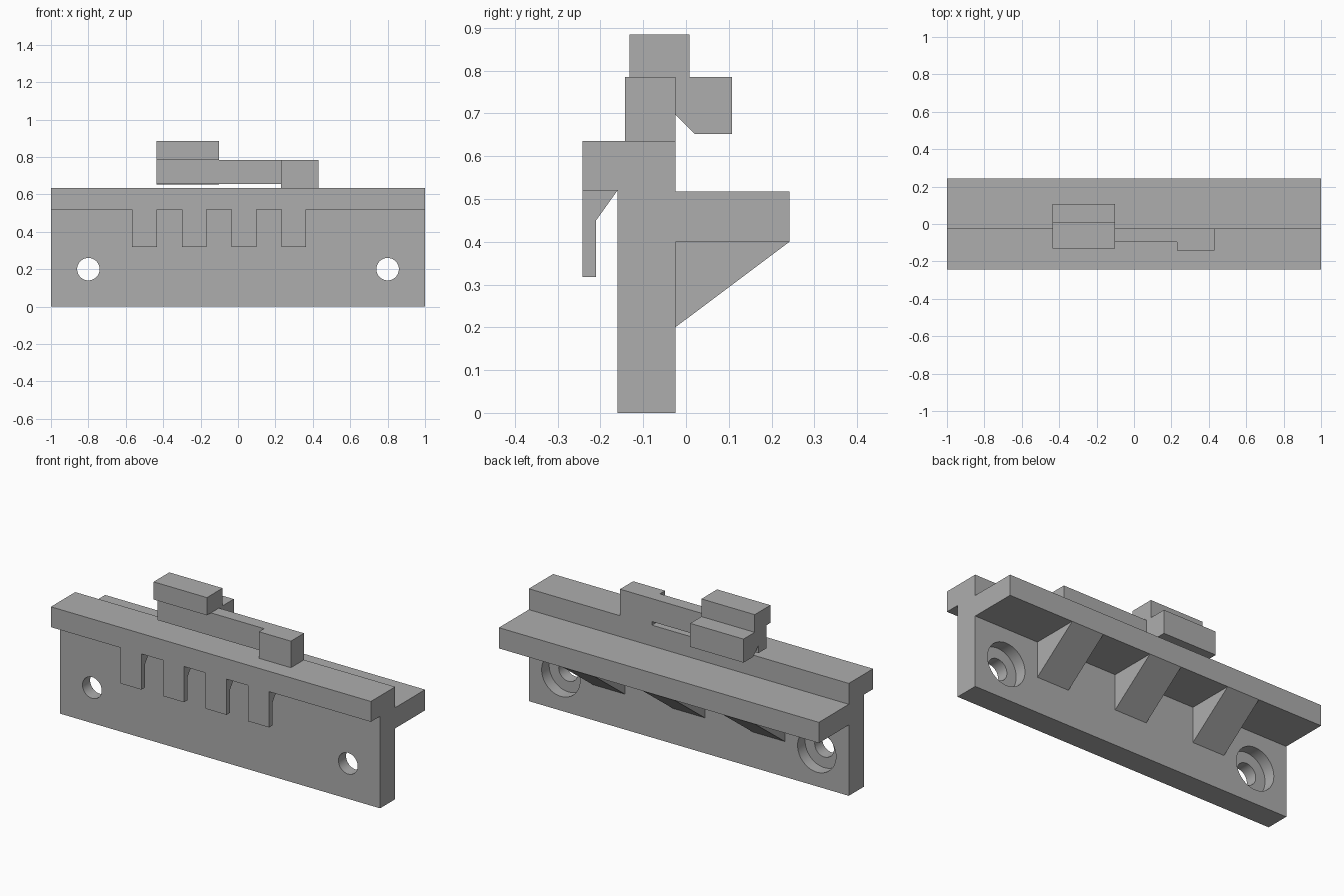
import bpy, bmesh, math
from mathutils import Matrix

old = bpy.data.objects.get("Cube")
if old:
    bpy.data.objects.remove(old, do_unlink=True)

grey = bpy.data.materials.new("plain grey")
grey.use_nodes = True
colour = (0.42, 0.42, 0.42, 1)
grey.diffuse_color = colour
grey.node_tree.nodes["Principled BSDF"].inputs["Base Color"].default_value = colour


def add_object(name, bm):
    bmesh.ops.recalc_face_normals(bm, faces=bm.faces)
    mesh = bpy.data.meshes.new(name)
    bm.to_mesh(mesh)
    bm.free()
    mesh.materials.append(grey)
    obj = bpy.data.objects.new(name, mesh)
    bpy.context.collection.objects.link(obj)
    return obj


def extrude_profile(name, profile, x0, x1):
    """Sweep a (y, z) outline along x."""
    bm = bmesh.new()
    face = bm.faces.new([bm.verts.new((x0, y, z)) for y, z in profile])
    swept = bmesh.ops.extrude_face_region(bm, geom=[face])["geom"]
    verts = [v for v in swept if isinstance(v, bmesh.types.BMVert)]
    bmesh.ops.translate(bm, verts=verts, vec=(x1 - x0, 0, 0))
    return add_object(name, bm)


def box_outline(y0, y1, z0, z1):
    return [(y0, z0), (y1, z0), (y1, z1), (y0, z1)]


def drill(target, x, z, radius, y0, y1):
    """Cut a round bore running along y."""
    bm = bmesh.new()
    place = Matrix.Translation((x, (y0 + y1) / 2, z)) @ Matrix.Rotation(math.pi / 2, 4, "X")
    bmesh.ops.create_cone(bm, cap_ends=True, segments=48, radius1=radius,
                          radius2=radius, depth=y1 - y0, matrix=place)
    cutter = add_object("bore_cutter", bm)
    cutter.hide_render = True
    mod = target.modifiers.new("bore", "BOOLEAN")
    mod.operation = "DIFFERENCE"
    mod.solver = "EXACT"
    mod.object = cutter
    bpy.context.view_layer.objects.active = target
    bpy.ops.object.modifier_apply(modifier=mod.name)
    bpy.data.objects.remove(cutter, do_unlink=True)


FRONT, FACE, BACK, REAR = -0.242, -0.16, -0.025, 0.242
LIP, TOP = 0.52, 0.635

# Wall plate with front lip and rear shelf
plate = extrude_profile("wall_plate", [
    (FACE, 0), (BACK, 0), (BACK, 0.4), (REAR, 0.4), (REAR, 0.517),
    (BACK, 0.517), (BACK, TOP), (FRONT, TOP), (FRONT, LIP), (FACE, LIP)], -1, 1)

# Counterbored screw holes
for x in (-0.8, 0.8):
    drill(plate, x, 0.2, 0.06, -0.3, 0.1)
    drill(plate, x, 0.2, 0.12, -0.092, 0.1)
bpy.ops.object.select_all(action="DESELECT")
plate.select_set(True)
bpy.context.view_layer.objects.active = plate
bpy.ops.object.shade_smooth_by_angle(angle=math.radians(30))

# Hanging teeth under the front lip
for i in range(4):
    x = -0.566 + i * 0.266
    extrude_profile(f"front_tooth_{i + 1}", [
        (FRONT, 0.318), (-0.21, 0.318), (-0.21, 0.45), (FACE, LIP), (FRONT, LIP)],
        x, x + 0.132)

# Triangular ribs under the shelf
for i, x in enumerate((-0.5, 0, 0.5)):
    extrude_profile(f"shelf_rib_{i + 1}", [(BACK, 0.2), (REAR, 0.4), (BACK, 0.4)],
                    x - 0.1, x + 0.1)

# Spring latch: anchor block, thin arm and hooked head
extrude_profile("latch_anchor", box_outline(-0.142, BACK, TOP, 0.785), 0.23, 0.43)
extrude_profile("latch_arm", box_outline(-0.096, BACK, 0.655, 0.785), -0.435, 0.23)
extrude_profile("latch_head", [
    (-0.132, 0.785), (BACK, 0.785), (BACK, 0.697), (0.02, 0.652), (0.108, 0.652),
    (0.108, 0.785), (0.008, 0.785), (0.008, 0.885), (-0.132, 0.885)], -0.435, -0.102)
